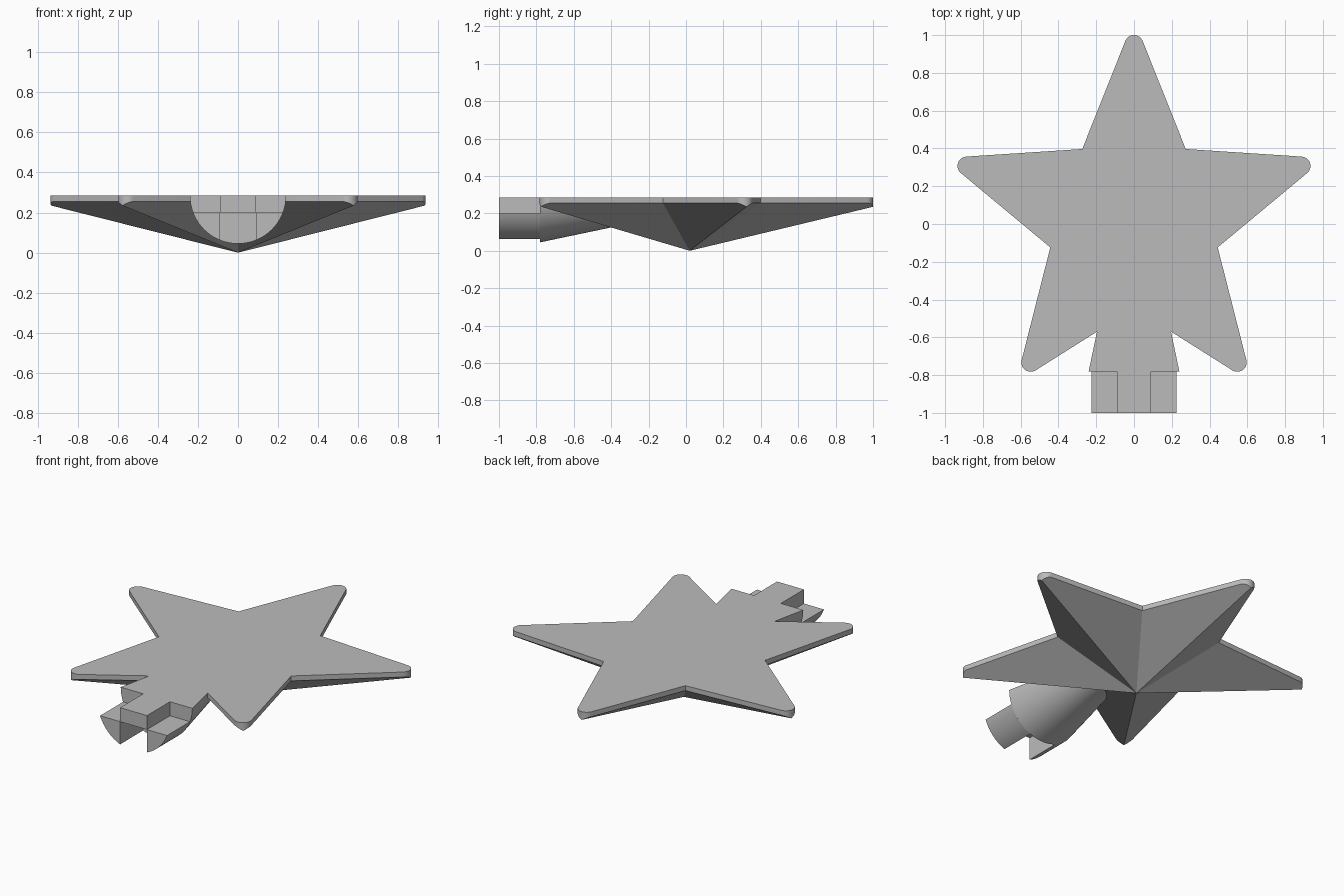
import bpy, bmesh
from math import sin, cos, atan2, pi, radians, sqrt
from mathutils import Vector

if "Cube" in bpy.data.objects:
    bpy.data.objects.remove(bpy.data.objects["Cube"])

TOP, RIM = 0.285, 0.255          # flat face height and lower rim height
CENTRE_Y = 0.02
TIP_R, SHARP_R, INNER_R = 0.98, 1.064, 0.466
STEM_R, STEM_Y, END_Y = 0.24, -0.78, -1.0
SLOT_X, SLOT_Z = 0.09, 0.20      # connector steps

grey = bpy.data.materials.new("plain grey")
grey.use_nodes = True
grey.diffuse_color = (0.5, 0.5, 0.5, 1)
grey.node_tree.nodes["Principled BSDF"].inputs["Base Color"].default_value = (0.5, 0.5, 0.5, 1)


def finish(bm, name):
    bmesh.ops.recalc_face_normals(bm, faces=bm.faces)
    mesh = bpy.data.meshes.new(name)
    bm.to_mesh(mesh)
    bm.free()
    mesh.materials.append(grey)
    obj = bpy.data.objects.new(name, mesh)
    bpy.context.collection.objects.link(obj)
    return obj


def activate(obj):
    bpy.ops.object.select_all(action='DESELECT')
    obj.select_set(True)
    bpy.context.view_layer.objects.active = obj


def loft(name, front, back):
    """Solid between two matching (x, z) sections, each with its own y."""
    bm = bmesh.new()
    rings = [[bm.verts.new((x, y, z)) for x, z in pts] for pts, y in (front, back)]
    n = len(rings[0])
    for ring in rings:
        bm.faces.new(ring)
    for i in range(n):
        j = (i + 1) % n
        bm.faces.new((rings[0][i], rings[0][j], rings[1][j], rings[1][i]))
    return finish(bm, name)


def arc(radius, start, end, steps=32):
    angles = [start + (end - start) * i / steps for i in range(steps + 1)]
    return [(radius * cos(t), TOP + radius * sin(t)) for t in angles]


def make_star():
    """Rounded five-point plate with a faceted pyramid underneath."""
    half = atan2(INNER_R * sin(pi / 5), SHARP_R - INNER_R * cos(pi / 5))
    fillet = (SHARP_R - TIP_R) / (1 / sin(half) - 1)
    steps = 6
    bm = bmesh.new()
    apex = bm.verts.new((0, CENTRE_Y, 0))

    def column(axis, p, q):
        x = p * cos(axis) - q * sin(axis)
        y = p * sin(axis) + q * cos(axis) + CENTRE_Y
        z = RIM * (p * sin(half) + abs(q) * cos(half)) / (SHARP_R * sin(half))
        return bm.verts.new((x, y, z)), bm.verts.new((x, y, TOP))

    outline = []
    for arm in range(5):
        axis = pi / 2 + arm * 2 * pi / 5
        outline.append(column(axis, INNER_R * cos(pi / 5), -INNER_R * sin(pi / 5)))
        for i in range(-steps, steps + 1):
            t = (pi / 2 - half) * i / steps
            outline.append(column(axis, TIP_R - fillet + fillet * cos(t), fillet * sin(t)))
    n = len(outline)
    bm.faces.new([c[1] for c in outline])
    for i in range(n):
        a, b = outline[i], outline[(i + 1) % n]
        bm.faces.new((a[0], b[0], b[1], a[1]))
    # two flat facets under each arm
    per_arm = n // 5
    for arm in range(5):
        s = arm * per_arm
        ridge = s + 1 + steps
        for lo, hi in ((s, ridge), (ridge, s + per_arm)):
            bm.faces.new([apex] + [outline[k % n][0] for k in range(lo, hi + 1)])
    return finish(bm, "star")


star = make_star()

# Tapered half-round stem running into the underside
stem = loft("stem", (arc(STEM_R, pi, 2 * pi), STEM_Y), (arc(0.108, pi, 2 * pi), -0.15))

# Flat tongue level with the top face
tongue_section = [(-SLOT_X, SLOT_Z), (SLOT_X, SLOT_Z), (SLOT_X, TOP), (-SLOT_X, TOP)]
tongue = loft("tongue", (tongue_section, END_Y), (tongue_section, STEM_Y))

# Two curved prongs, below and beside the tongue
drop = TOP - SLOT_Z
outer = arc(STEM_R, atan2(-drop, sqrt(STEM_R ** 2 - drop ** 2)),
            atan2(-sqrt(STEM_R ** 2 - SLOT_X ** 2), SLOT_X), 12)
for side, name in ((1, "left_prong"), (-1, "right_prong")):
    section = [(side * x, z) for x, z in [(SLOT_X, SLOT_Z)] + outer]
    prong = loft(name, (section, END_Y), (section, STEM_Y))
    activate(prong)
    bpy.ops.object.shade_smooth_by_angle(angle=radians(25))

# Merge the stem into the star
union = star.modifiers.new("stem union", 'BOOLEAN')
union.operation, union.solver, union.object = 'UNION', 'EXACT', stem
activate(star)
bpy.ops.object.modifier_apply(modifier=union.name)
bpy.data.objects.remove(stem)
star.name = "star_with_stem"
bpy.ops.object.shade_smooth_by_angle(angle=radians(25))
